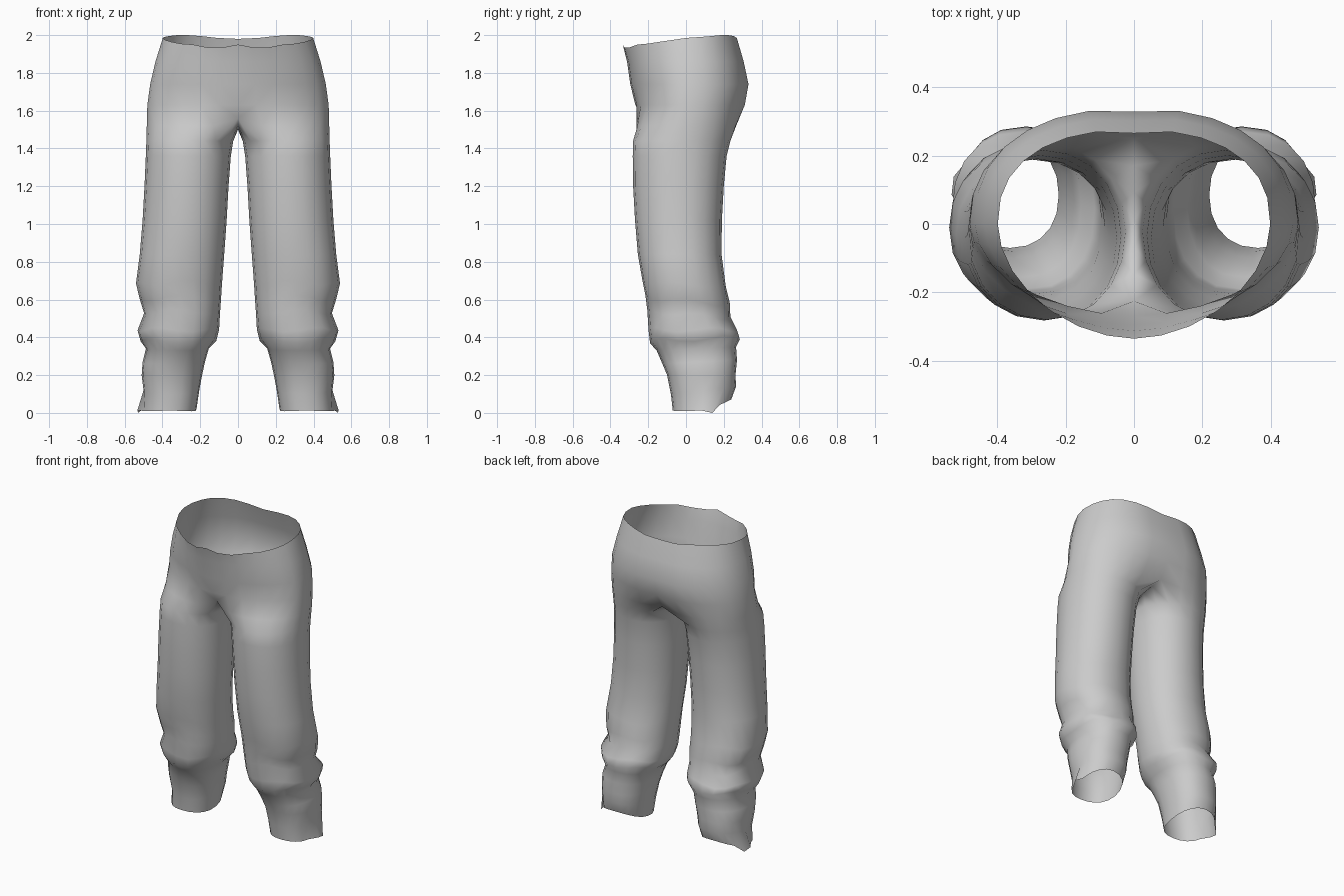
import bpy, bmesh, math

if "Cube" in bpy.data.objects:
    bpy.data.objects.remove(bpy.data.objects["Cube"])

SEG = 20      # points around one leg
HALF = 7      # points -7..7 of a leg ring carry on up into the hips


def spow(v, e):
    return math.copysign(abs(v) ** e, v)


def leg_point(k, z, xi, xo, yf, yb, e=0.95, tilt=0.0):
    """Point k on a rounded leg section; k = 0 is the outer side, k = 5 the back."""
    a = 2 * math.pi * k / SEG
    x = (xi + xo) / 2 + (xo - xi) / 2 * spow(math.cos(a), e)
    y = (yf + yb) / 2 + (yb - yf) / 2 * spow(math.sin(a), e)
    return [x, y, z + tilt * math.sin(a)]


def hip_point(k, z, xo, yf, yb, yc=0.0):
    """Point k on a half hip section, from front centre (-7) to back centre (7)."""
    a = math.pi / 2 * k / HALF
    e = 1.08 if k < 0 else 0.85
    x = xo * abs(math.cos(a)) ** e if abs(k) < HALF else 0.0
    r = yf - yc if k < 0 else yb - yc
    return [x, yc + r * abs(math.sin(a)) ** e, z]


# Leg sections: z, inner x, outer x, front y, back y, squareness, tilt to the back
LEG = [
    (0.045, 0.22, 0.505, -0.07, 0.24, 0.90, 0.03),
    (0.12, 0.205, 0.500, -0.08, 0.265, 0.88, 0.02),
    (0.20, 0.19, 0.510, -0.10, 0.262, 0.88, 0.00),
    (0.27, 0.175, 0.505, -0.125, 0.27, 0.88, 0.01),
    (0.34, 0.155, 0.487, -0.155, 0.265, 0.88, 0.01),
    (0.39, 0.115, 0.515, -0.19, 0.285, 0.86, 0.01),
    (0.44, 0.10, 0.532, -0.198, 0.27, 0.86, 0.00),
    (0.52, 0.095, 0.497, -0.205, 0.235, 0.90, -0.02),
    (0.59, 0.09, 0.520, -0.215, 0.232, 0.90, -0.02),
    (0.68, 0.085, 0.540, -0.23, 0.21, 0.92, -0.01),
    (0.84, 0.073, 0.520, -0.255, 0.188, 0.93, 0.00),
    (1.02, 0.06, 0.505, -0.27, 0.19, 0.95, 0.00),
    (1.20, 0.05, 0.495, -0.28, 0.20, 0.95, 0.00),
    (1.36, 0.038, 0.488, -0.282, 0.215, 0.95, 0.00),
    (1.44, 0.025, 0.485, -0.28, 0.235, 0.95, 0.00),
]
# Hip sections: z, side x, front y, back y
HIP = [
    (1.63, 0.48, -0.268, 0.318),
    (1.74, 0.465, -0.295, 0.338),
    (1.86, 0.437, -0.312, 0.312),
]
WAIST_Z = [1.95, 1.935, 1.935, 1.95, 1.955, 1.965, 1.975, 1.985,
           1.99, 1.995, 2.0, 2.0, 1.995, 1.985, 1.98]

bm = bmesh.new()
keys = list(range(-HALF, SEG - HALF))
outer = list(range(-HALF, HALF + 1))
leg_rings = []

# Leg tube
for n, section in enumerate(LEG):
    ring = {}
    for k in keys:
        p = leg_point(k, *section)
        if n == 0:                       # uneven hem, flared on the outside
            p[2] += 0.012 * math.cos(2 * math.pi * (k - 5) / SEG * 2) - 0.015
            if k in (0, 1):
                p[0] += 0.028
                p[2] = 0.0 if k == 1 else 0.012
        elif 4 < n < 10:                 # loose folds above the ankle
            p[2] += 0.012 * math.sin(k * 1.3 + n)
        ring[k] = bm.verts.new(p)
    leg_rings.append(ring)

# Crotch section: outside blends leg into hips, inside lies on the centre line
crotch = {}
for k in keys:
    if k in outer:
        a = leg_point(k, 1.52, 0.0, 0.483, -0.277, 0.265)
        b = hip_point(k, 1.52, 0.483, -0.265, 0.285)
        p = [(u + v) / 2 for u, v in zip(a, b)]
        if abs(k) == HALF:
            p = [0.0, -0.225, 1.56] if k < 0 else [0.0, 0.25, 1.53]
    else:
        t = (k - HALF) / (SEG - 2 * HALF)
        p = [0.0, 0.25 - 0.475 * t, 1.50 + 0.05 * (2 * t - 1) ** 2]
    crotch[k] = bm.verts.new(p)
leg_rings.append(crotch)

for lo, hi in zip(leg_rings, leg_rings[1:]):
    for i, k in enumerate(keys):
        j = keys[(i + 1) % SEG]
        bm.faces.new((lo[k], lo[j], hi[j], hi[k]))

# Hips and waist opening
below = crotch
for n, section in enumerate(HIP + [(2.0, 0.398, -0.335, 0.275)]):
    ring = {}
    for k in outer:
        p = hip_point(k, *section)
        if n == len(HIP):
            p[2] = WAIST_Z[k + HALF]
        if k == HALF:                    # shallow centre seam at the back
            p[1] -= 0.01
        ring[k] = bm.verts.new(p)
    for k in outer[:-1]:
        bm.faces.new((below[k], below[k + 1], ring[k + 1], ring[k]))
    below = ring

mesh = bpy.data.meshes.new("trousers")
bm.to_mesh(mesh)
bm.free()
trousers = bpy.data.objects.new("trousers", mesh)
bpy.context.collection.objects.link(trousers)

# Second leg by mirroring
mirror = trousers.modifiers.new("mirror", "MIRROR")
mirror.use_axis[0] = True
mirror.use_clip = True
mirror.merge_threshold = 0.001

cloth = bpy.data.materials.new("grey_cloth")
cloth.diffuse_color = (0.6, 0.6, 0.6, 1)
cloth.use_nodes = True
cloth.node_tree.nodes["Principled BSDF"].inputs["Base Color"].default_value = cloth.diffuse_color
mesh.materials.append(cloth)
mesh.polygons.foreach_set("use_smooth", [True] * len(mesh.polygons))
